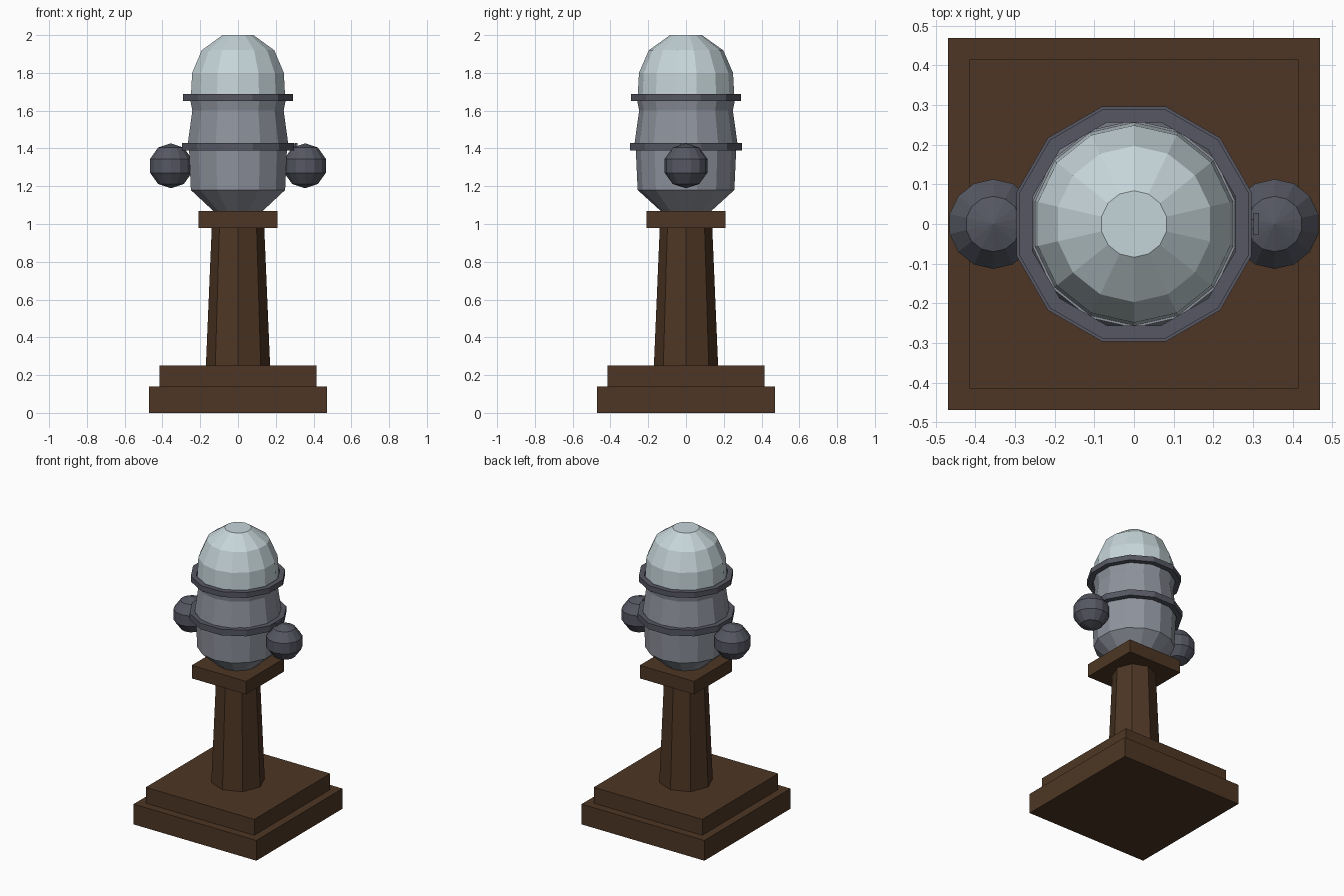
import bpy, bmesh, math
from mathutils import Vector

if "Cube" in bpy.data.objects:
    bpy.data.objects.remove(bpy.data.objects["Cube"])


def material(name, rgb):
    m = bpy.data.materials.new(name)
    m.diffuse_color = (*rgb, 1)
    m.use_nodes = True
    m.node_tree.nodes["Principled BSDF"].inputs["Base Color"].default_value = m.diffuse_color
    return m


WOOD = material("dark wood", (0.075, 0.037, 0.018))
STEEL = material("grey steel", (0.27, 0.29, 0.335))
GLASS = material("pale dome", (0.56, 0.66, 0.69))
IRON = material("dark iron", (0.092, 0.096, 0.122))


def finish(name, bm, mat):
    bmesh.ops.recalc_face_normals(bm, faces=bm.faces)
    me = bpy.data.meshes.new(name)
    bm.to_mesh(me)
    bm.free()
    me.materials.append(mat)
    ob = bpy.data.objects.new(name, me)
    bpy.context.collection.objects.link(ob)
    return ob


def box(name, lo, hi, mat):
    bm = bmesh.new()
    bmesh.ops.create_cube(bm, size=1)
    for v in bm.verts:
        v.co = Vector([(a + b) / 2 + c * (b - a) for a, b, c in zip(lo, hi, v.co)])
    return finish(name, bm, mat)


def lathe(name, profile, sides, start, mat, closed=False):
    """Spin (radius, z) points; open profiles are capped, closed ones form a ring."""
    bm = bmesh.new()
    loops = []
    for r, z in profile:
        angles = [start + math.tau * i / sides for i in range(sides)]
        loops.append([bm.verts.new((r * math.cos(a), r * math.sin(a), z)) for a in angles])
    pairs = list(zip(loops, loops[1:]))
    if closed:
        pairs.append((loops[-1], loops[0]))
    else:
        bm.faces.new(loops[0])
        bm.faces.new(loops[-1])
    for a, b in pairs:
        for i in range(sides):
            j = (i + 1) % sides
            bm.faces.new((a[i], a[j], b[j], b[i]))
    return finish(name, bm, mat)


# Wooden stand: two steps, tapered octagonal post, square cap
for name, w, z0, z1 in (("base_lower", 0.47, 0, 0.14),
                        ("base_upper", 0.415, 0.14, 0.25),
                        ("post_cap", 0.208, 0.98, 1.07)):
    box(name, (-w, -w, z0), (w, w, z1), WOOD)
lathe("post", [(0.17, 0.25), (0.139, 0.98)], 8, 0, WOOD)

# Steel housing and pale dome
Q = math.pi / 2
lathe("housing", [(0.135, 1.07), (0.256, 1.18), (0.266, 1.40), (0.272, 1.43),
                  (0.248, 1.60), (0.262, 1.67)], 14, Q, STEEL)
lathe("dome", [(0.256, 1.67), (0.249, 1.80), (0.197, 1.92), (0.084, 2.0)],
      14, Q, GLASS)

# Twelve-sided bands
K = 1 / math.cos(math.pi / 12)
for name, inner, outer, z0, z1 in (("upper_band", 0.256, 0.29, 1.65, 1.687),
                                   ("lower_band", 0.262, 0.297, 1.388, 1.43)):
    lathe(name, [(inner * K, z0), (outer * K, z0), (outer * K, z1), (inner * K, z1)],
          12, math.pi / 12, IRON, True)

# Small latch on the lower band
box("latch_stem", (0.285, -0.012, 1.395), (0.308, 0.012, 1.425), IRON)
box("latch_plate", (0.302, -0.028, 1.395), (0.315, 0.028, 1.43), IRON)

# Side globes
for side, s in (("left", -1), ("right", 1)):
    bm = bmesh.new()
    bmesh.ops.create_uvsphere(bm, u_segments=14, v_segments=5, radius=0.119)
    bmesh.ops.translate(bm, verts=bm.verts, vec=(s * 0.355, 0, 1.308))
    finish(side + "_globe", bm, IRON)
